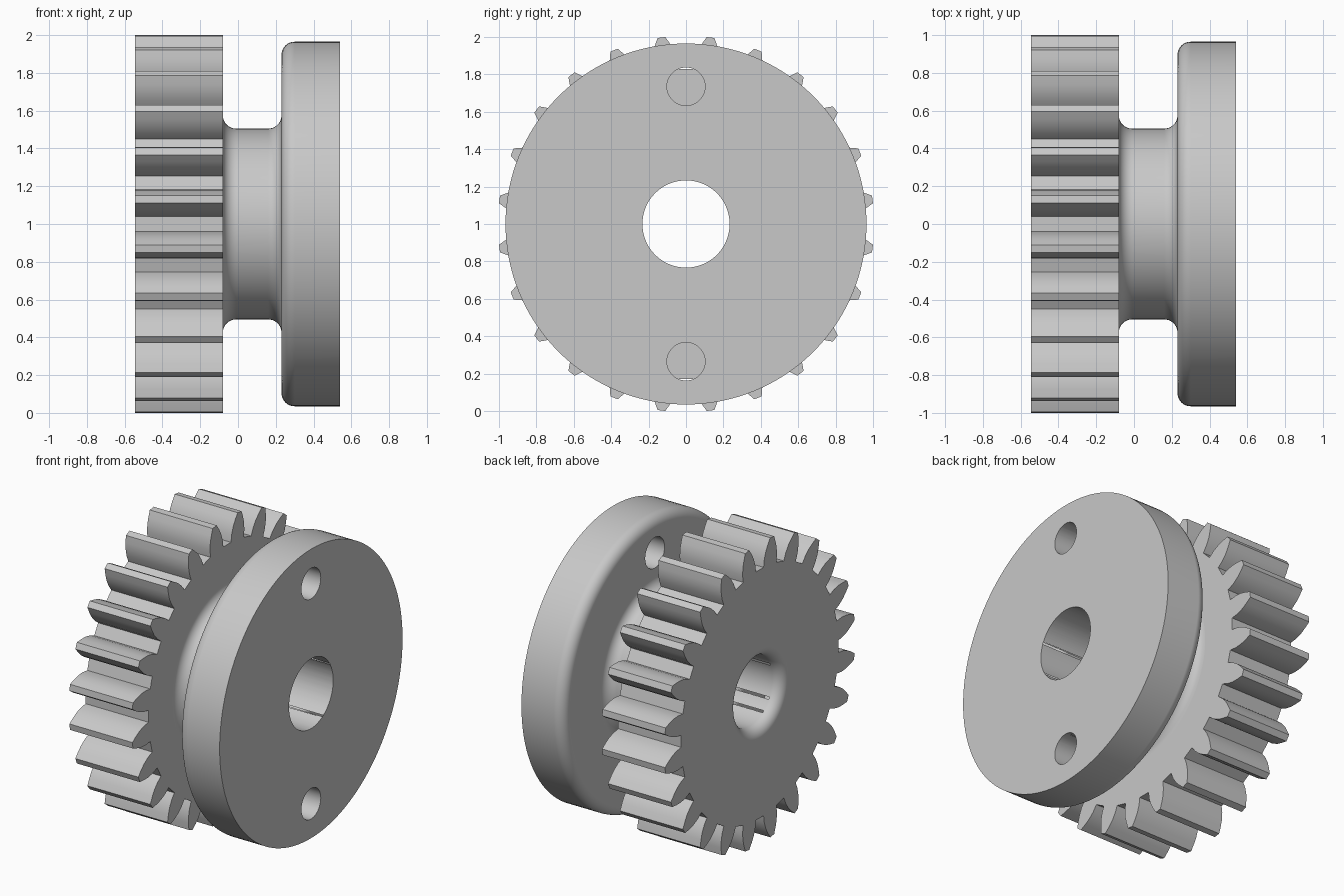
import bpy, bmesh
from math import sin, cos, pi, radians
from mathutils import Vector

cube = bpy.data.objects.get("Cube")
if cube:
    bpy.data.objects.remove(cube, do_unlink=True)

grey = bpy.data.materials.new("steel_grey")
grey.use_nodes = True
grey.diffuse_color = (0.58, 0.58, 0.58, 1)
grey.node_tree.nodes["Principled BSDF"].inputs["Base Color"].default_value = (0.58, 0.58, 0.58, 1)

CENTRE_Z = 1.0
GEAR_X0, GEAR_X1 = -0.545, -0.08
FLANGE_X0, FLANGE_X1 = 0.23, 0.54
HUB_R, FLANGE_R, BORE_R = 0.505, 0.965, 0.233
FILLET = 0.07


def finish(bm, name):
    bmesh.ops.recalc_face_normals(bm, faces=bm.faces)
    mesh = bpy.data.meshes.new(name)
    bm.to_mesh(mesh)
    bm.free()
    mesh.materials.append(grey)
    obj = bpy.data.objects.new(name, mesh)
    bpy.context.collection.objects.link(obj)
    return obj


def arc(x, r, start, end, steps=10):
    """Quarter fillet in the (x, radius) plane, angles in degrees."""
    angles = [radians(start + (end - start) * i / steps) for i in range(steps + 1)]
    return [(x + FILLET * cos(a), r + FILLET * sin(a)) for a in angles]


def lathe(name, profile, segments=128, z=CENTRE_Z):
    """Revolve (x, radius) points about an axis parallel to x."""
    bm = bmesh.new()
    verts = [bm.verts.new((x, 0, r)) for x, r in profile]
    edges = [bm.edges.new(pair) for pair in zip(verts, verts[1:])]
    bmesh.ops.spin(bm, geom=verts + edges, cent=(0, 0, 0), axis=(1, 0, 0),
                   angle=2 * pi, steps=segments, use_duplicate=False)
    bmesh.ops.remove_doubles(bm, verts=bm.verts, dist=1e-5)
    bmesh.ops.translate(bm, verts=bm.verts, vec=(0, 0, z))
    return finish(bm, name)


def gear(name, teeth=24):
    """Extruded spur gear outline with curved flanks."""
    flank = [(0.83, 4.7), (0.88, 4.4), (0.928, 3.55), (0.965, 2.5), (1.006, 1.2)]
    tooth = [(r, -a) for r, a in flank] + [(r, a) for r, a in reversed(flank)]
    bm = bmesh.new()
    outline = []
    for i in range(teeth):
        middle = (i + 0.5) * 360 / teeth
        for r, a in tooth:
            t = radians(middle + a)
            outline.append(bm.verts.new((GEAR_X0, r * sin(t), CENTRE_Z + r * cos(t))))
    face = bm.faces.new(outline)
    result = bmesh.ops.extrude_face_region(bm, geom=[face])
    moved = [v for v in result["geom"] if isinstance(v, bmesh.types.BMVert)]
    bmesh.ops.translate(bm, verts=moved, vec=Vector((GEAR_X1 - GEAR_X0, 0, 0)))
    return finish(bm, name)


def combine(target, other, operation):
    mod = target.modifiers.new(operation.lower(), "BOOLEAN")
    mod.operation, mod.solver, mod.object = operation, "EXACT", other
    bpy.context.view_layer.objects.active = target
    bpy.ops.object.modifier_apply(modifier=mod.name)
    bpy.data.objects.remove(other, do_unlink=True)


# Toothed wheel
body = gear("gear_with_flanged_hub")

# Hub with filleted ends and a flange rounded on its inner rim
hub_end = HUB_R + FILLET
profile = [(GEAR_X1 - 0.05, 0), (GEAR_X1 - 0.05, hub_end)]
profile += arc(GEAR_X1 + FILLET, hub_end, 180, 270)
profile += arc(FLANGE_X0 - FILLET, hub_end, 270, 360)
profile += arc(FLANGE_X0 + FILLET, FLANGE_R - FILLET, 180, 90)
profile += [(FLANGE_X1, FLANGE_R), (FLANGE_X1, 0)]
combine(body, lathe("hub_and_flange", profile), "UNION")

# Shaft bore, flared at the gear end
mouth = BORE_R + FILLET
bore = [(GEAR_X0 - 0.1, 0), (GEAR_X0 - 0.1, mouth)]
bore += arc(GEAR_X0 + FILLET, mouth, 180, 270)
bore += [(FLANGE_X1 + 0.1, BORE_R), (FLANGE_X1 + 0.1, 0)]
combine(body, lathe("bore_cutter", bore, 96), "DIFFERENCE")

# Two pin holes through the flange
for side in (-1, 1):
    pin = [(0.1, 0), (0.1, 0.102), (0.7, 0.102), (0.7, 0)]
    combine(body, lathe("pin_hole_cutter", pin, 48, CENTRE_Z + side * 0.735), "DIFFERENCE")

# Smooth curved surfaces, crisp edges
bpy.ops.object.select_all(action="DESELECT")
body.select_set(True)
bpy.context.view_layer.objects.active = body
bpy.ops.object.shade_smooth_by_angle(angle=radians(30))
weighted = body.modifiers.new("weighted_normals", "WEIGHTED_NORMAL")
weighted.keep_sharp = True
